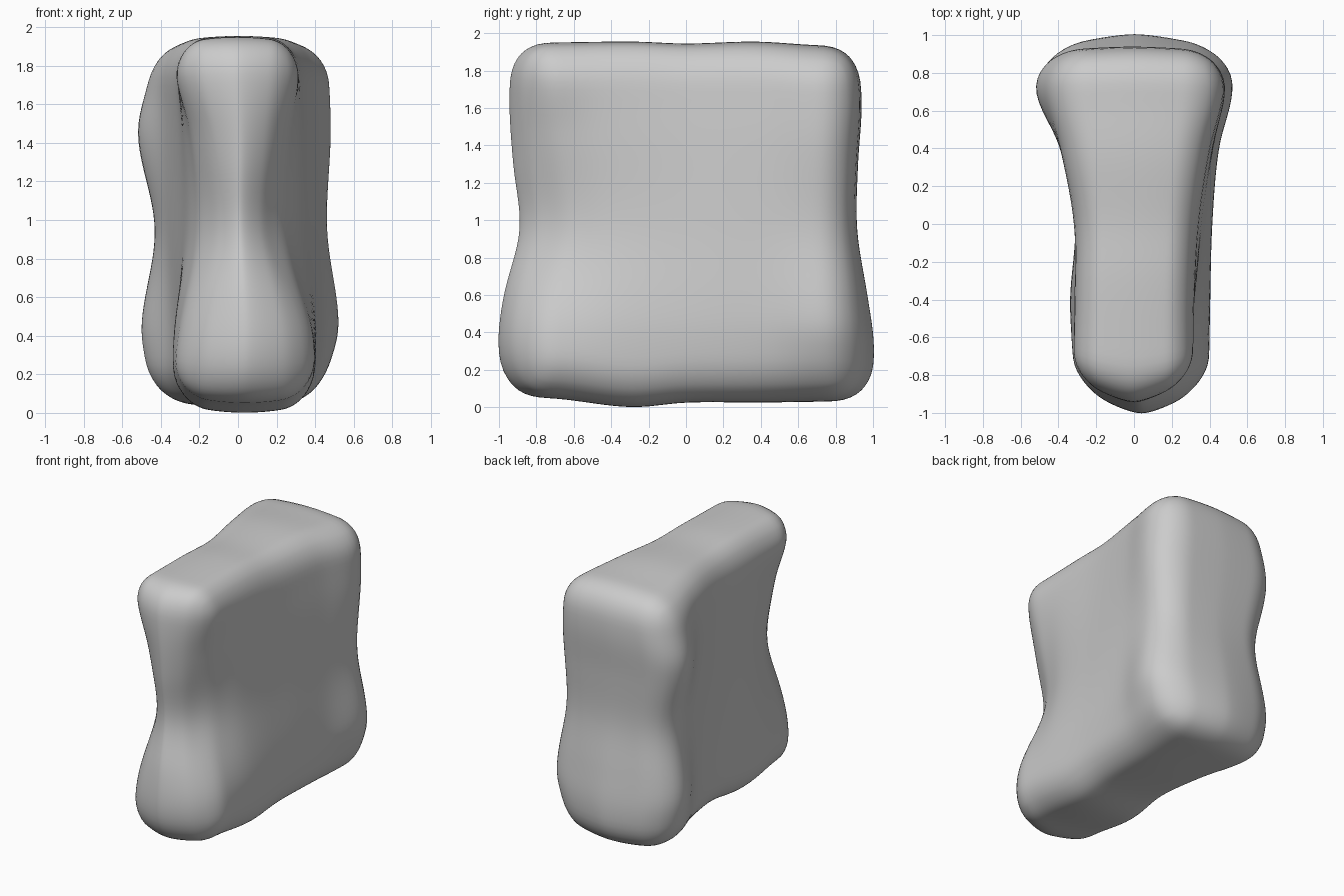
import bpy, bmesh
from mathutils import Vector

if "Cube" in bpy.data.objects:
    bpy.data.objects.remove(bpy.data.objects["Cube"])


def curve(keys, vals, t):
    """Smooth interpolation through (key, value) pairs, clamped at both ends."""
    if t <= keys[0]:
        return vals[0]
    if t >= keys[-1]:
        return vals[-1]
    n = len(keys)
    slope = [0.0] * n
    for i in range(1, n - 1):
        slope[i] = (vals[i + 1] - vals[i - 1]) / (keys[i + 1] - keys[i - 1])
    i = max(k for k in range(n - 1) if keys[k] <= t)
    h = keys[i + 1] - keys[i]
    s = (t - keys[i]) / h
    return ((2 * s**3 - 3 * s**2 + 1) * vals[i] + (s**3 - 2 * s**2 + s) * h * slope[i]
            + (3 * s**2 - 2 * s**3) * vals[i + 1] + (s**3 - s**2) * h * slope[i + 1])


# Half widths of each flank: one row per height, one column per depth
DEPTHS = [-0.8, -0.4, 0.0, 0.4, 0.73]
HEIGHTS = [0.15, 0.45, 0.95, 1.45, 1.8]
RIGHT = [[0.40, 0.40, 0.40, 0.42, 0.46],
         [0.38, 0.40, 0.415, 0.45, 0.525],
         [0.21, 0.32, 0.375, 0.425, 0.465],
         [0.26, 0.32, 0.355, 0.415, 0.485],
         [0.32, 0.32, 0.34, 0.40, 0.475]]
LEFT = [[0.33, 0.34, 0.31, 0.37, 0.47],
        [0.30, 0.33, 0.31, 0.36, 0.505],
        [0.19, 0.26, 0.30, 0.365, 0.435],
        [0.24, 0.28, 0.31, 0.39, 0.525],
        [0.33, 0.32, 0.32, 0.39, 0.46]]

# Side outline: front and back depth and bow by height, bottom and top by depth
OUT_Z = [0.1, 0.35, 0.6, 0.95, 1.3, 1.6, 1.85]
FRONT = [0.98, 1.005, 0.975, 0.89, 0.925, 0.945, 0.94]
BACK = [1.0, 1.005, 0.97, 0.915, 0.92, 0.94, 0.93]
FRONT_BOW = [0.17, 0.17, 0.18, 0.2, 0.19, 0.16, 0.14]
BACK_BOW = [0.10, 0.09, 0.07, 0.04, 0.03, 0.03, 0.03]
OUT_Y = [-0.8, -0.3, 0.0, 0.4, 0.8]
BOTTOM = [0.05, 0.0, 0.025, 0.025, 0.03]
TOP = [1.95, 1.955, 1.944, 1.955, 1.935]

HALF = Vector((0.45, 1.0, 1.0))
RADIUS = 0.21


def shape(co):
    # Rounded box first
    p = Vector([c * h for c, h in zip(co, HALF)])
    inner = Vector([max(-(h - RADIUS), min(h - RADIUS, c)) for c, h in zip(p, HALF)])
    p = inner + (p - inner).normalized() * RADIUS
    u, v, w = p.x / HALF.x, p.y, p.z
    # Then fit it to the outlines, with bowed ends and a slight crown
    bottom, top = curve(OUT_Y, BOTTOM, v), curve(OUT_Y, TOP, v)
    z = bottom + (top - bottom) * (w + 1) / 2
    z -= (0.04 if w > 0 else 0.055) * u * u * w ** 3
    depth, bow = (FRONT, FRONT_BOW) if v < 0 else (BACK, BACK_BOW)
    y = v * curve(OUT_Z, depth, z) * (1 - curve(OUT_Z, bow, z) * abs(u) ** 1.5 * v * v)
    r = curve(HEIGHTS, [curve(DEPTHS, row, y) for row in RIGHT], z)
    l = curve(HEIGHTS, [curve(DEPTHS, row, y) for row in LEFT], z)
    x = (r - l) / 2 + u * (r + l) / 2
    return Vector((x, y, z))


# Stone slab: dense cube moulded into a waisted, wedge-shaped block
bm = bmesh.new()
bmesh.ops.create_cube(bm, size=2)
bmesh.ops.subdivide_edges(bm, edges=bm.edges[:], cuts=39, use_grid_fill=True)
for vert in bm.verts:
    vert.co = shape(vert.co)
bmesh.ops.recalc_face_normals(bm, faces=bm.faces[:])
for face in bm.faces:
    face.smooth = True
mesh = bpy.data.meshes.new("stone_slab")
bm.to_mesh(mesh)
bm.free()
slab = bpy.data.objects.new("stone_slab", mesh)
bpy.context.collection.objects.link(slab)

# Soften the moulded creases
soft = slab.modifiers.new("soften", 'SMOOTH')
soft.factor = 0.5
soft.iterations = 6
